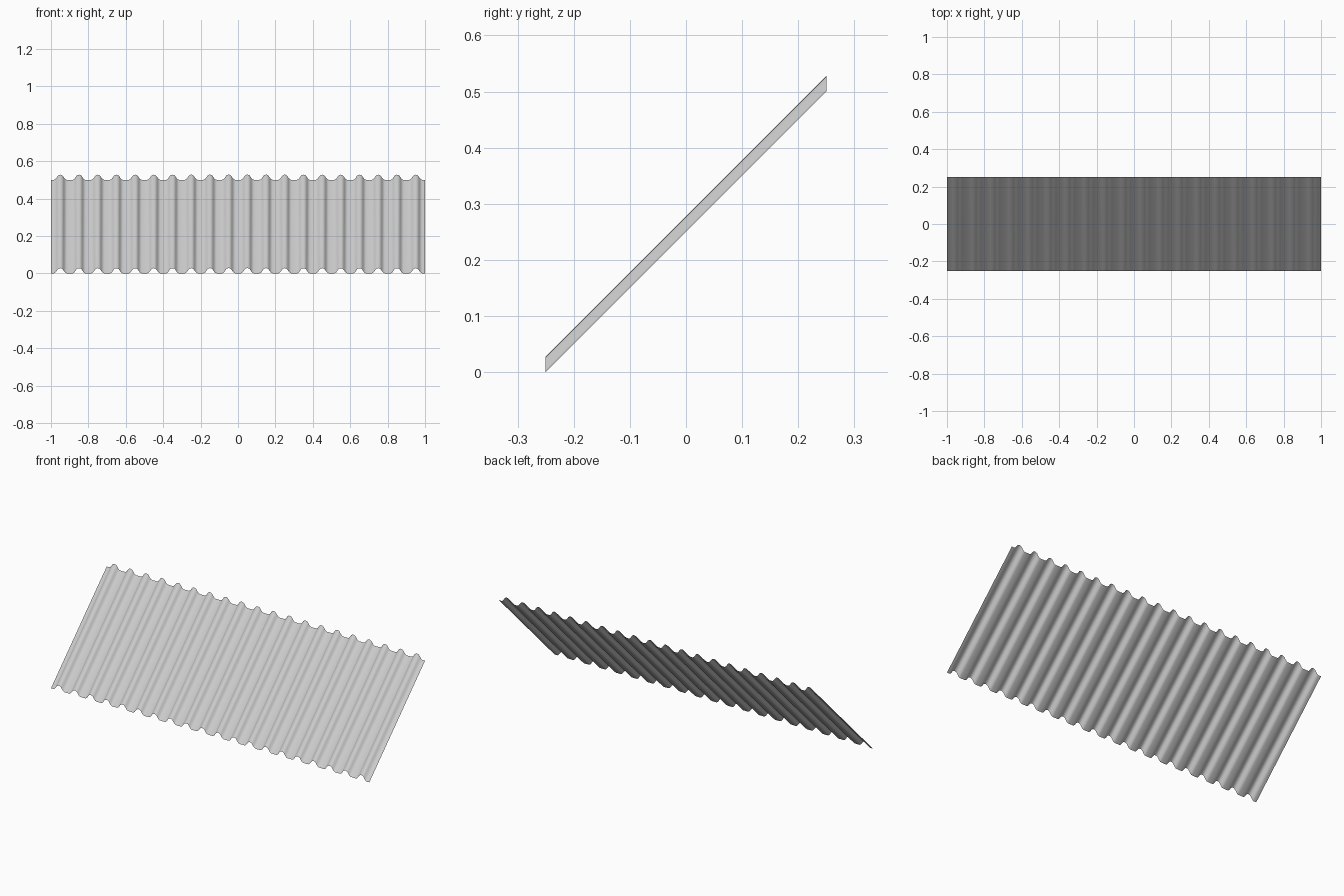
import bpy, bmesh

if "Cube" in bpy.data.objects:
    bpy.data.objects.remove(bpy.data.objects["Cube"])

PITCH = 0.1
# half a corrugation: flat valley centre up to rounded crest (offset, height)
HALF = [(0.0, 0.0), (0.015, 0.0), (0.021, 0.002), (0.026, 0.0065), (0.031, 0.013),
        (0.035, 0.0195), (0.040, 0.0245), (0.045, 0.0268), (0.05, 0.0275)]
WAVE = HALF + [(PITCH - x, z) for x, z in HALF[-2:0:-1]]


def make_sheet(name, x0, x1, lift):
    # Corrugated strip between x0 and x1, rising at 45 degrees to the back
    pts = [(-1 + i * PITCH + x, z) for i in range(20) for x, z in WAVE] + [(1.0, 0.0)]
    pts = [p for p in pts if x0 - 1e-4 <= p[0] <= x1 + 1e-4]
    bm = bmesh.new()
    rows = [[bm.verts.new((x, y, z + y + 0.25 + lift)) for x, z in pts]
            for y in (-0.25, 0.25)]
    for i in range(len(pts) - 1):
        f = bm.faces.new((rows[0][i], rows[0][i + 1], rows[1][i + 1], rows[1][i]))
        f.smooth = True
    me = bpy.data.meshes.new(name)
    bm.to_mesh(me)
    bm.free()
    ob = bpy.data.objects.new(name, me)
    bpy.context.collection.objects.link(ob)


# Three sheets, lapped over one crest at each joint
make_sheet("left_sheet", -1.0, -0.235, 0.0)
make_sheet("middle_sheet", -0.265, 0.265, 0.0004)
make_sheet("right_sheet", 0.235, 1.0, 0.0)
